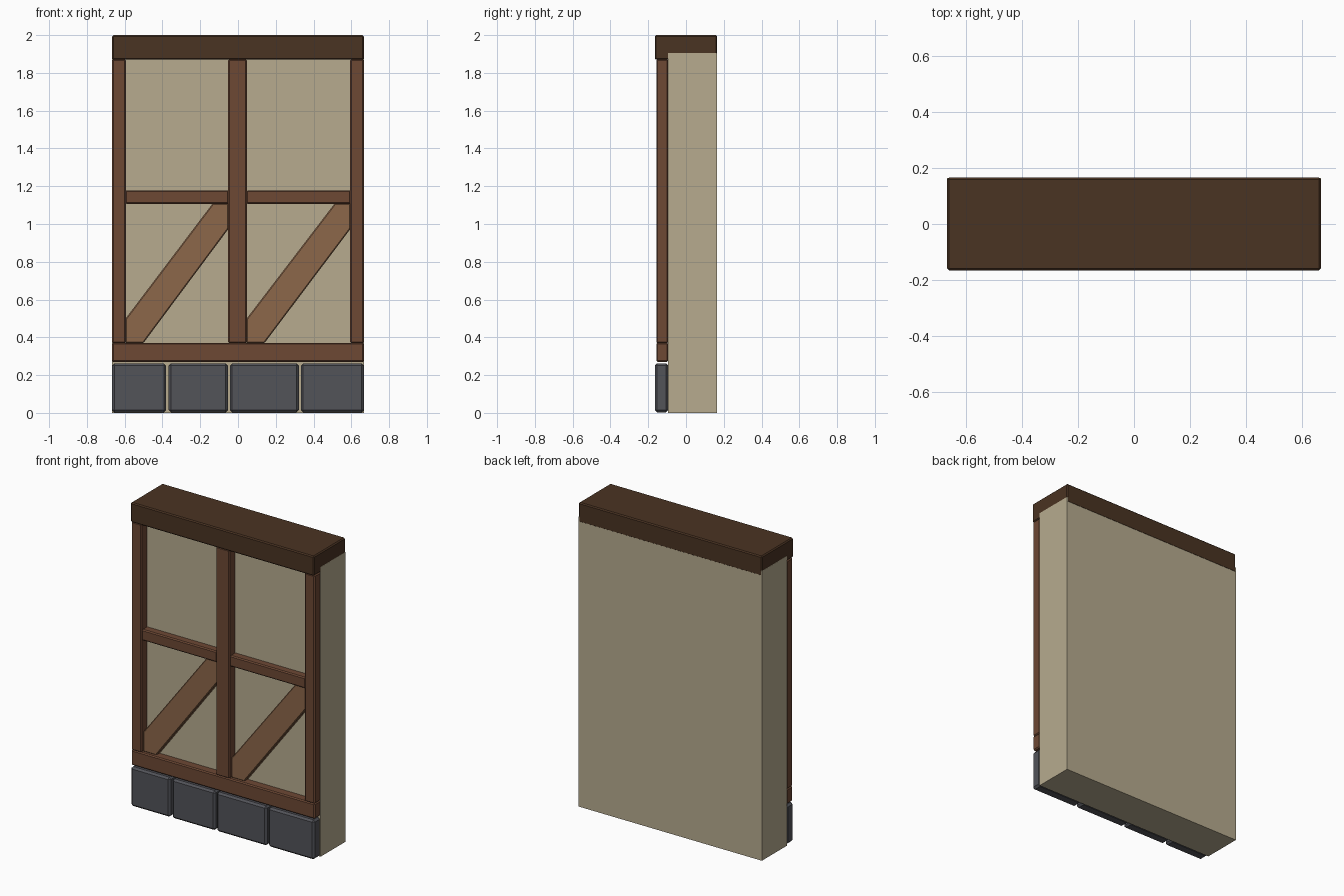
import bpy, bmesh

if "Cube" in bpy.data.objects:
    bpy.data.objects.remove(bpy.data.objects["Cube"])


def mat(name, rgb):
    lin = [((c / 255 + 0.055) / 1.055) ** 2.4 for c in rgb]
    m = bpy.data.materials.new(name)
    m.diffuse_color = (*lin, 1)
    m.use_nodes = True
    m.node_tree.nodes["Principled BSDF"].inputs["Base Color"].default_value = m.diffuse_color
    return m


DARK = mat("dark wood", (74, 51, 34))
WOOD = mat("brown wood", (109, 72, 52))
LIGHT = mat("light wood", (140, 103, 74))
PLASTER = mat("plaster", (183, 171, 143))
STONE = mat("grey stone", (82, 83, 89))


def prism(name, pts, y0, y1, material, bevel=0.0):
    """Extrude an x-z outline from y0 (front) to y1, chamfering its edges."""
    bm = bmesh.new()
    face = bm.faces.new([bm.verts.new((x, y0, z)) for x, z in pts])
    ext = bmesh.ops.extrude_face_region(bm, geom=[face])
    for v in ext["geom"]:
        if isinstance(v, bmesh.types.BMVert):
            v.co.y = y1
    bmesh.ops.recalc_face_normals(bm, faces=bm.faces[:])
    if bevel:
        bmesh.ops.bevel(bm, geom=bm.edges[:], offset=bevel, segments=1,
                        profile=0.5, affect='EDGES')
    me = bpy.data.meshes.new(name)
    bm.to_mesh(me)
    bm.free()
    me.materials.append(material)
    ob = bpy.data.objects.new(name, me)
    bpy.context.collection.objects.link(ob)
    return ob


def box(name, x0, x1, y0, y1, z0, z1, material, bevel=0.0):
    return prism(name, [(x0, z0), (x1, z0), (x1, z1), (x0, z1)],
                 y0, y1, material, bevel)


W = 0.667

# Plaster wall and the capping beam
box("plaster_wall", -W, W, -0.095, 0.164, 0, 1.905, PLASTER)
box("top_beam", -W + 0.0007, W - 0.0007, -0.165, 0.165, 1.87, 2.0, DARK, 0.007)

# Foundation stones
for i, (a, b) in enumerate([(-W, -0.381), (-0.367, -0.053),
                            (-0.043, 0.322), (0.333, W)]):
    box(f"foundation_stone_{i + 1}", a, b, -0.165, -0.093, 0.003, 0.262, STONE, 0.012)

# Sill and upright posts
box("sill_beam", -W, W, -0.157, -0.093, 0.27, 0.371, WOOD, 0.007)
for name, a, b in [("left_post", -W, -0.593), ("middle_post", -0.053, 0.048),
                   ("right_post", 0.593, W)]:
    box(name, a, b, -0.157, -0.093, 0.369, 1.872, WOOD, 0.007)

# Cross rails and diagonal braces in each bay
for side, a, b in [("left", -0.597, -0.049), ("right", 0.044, 0.597)]:
    box(f"{side}_rail", a, b, -0.15, -0.093, 1.106, 1.178, WOOD, 0.007)
    prism(f"{side}_brace",
          [(a, 0.369), (a + 0.096, 0.369), (b, 0.976),
           (b, 1.109), (b - 0.085, 1.109), (a, 0.497)],
          -0.135, -0.093, LIGHT, 0.006)
